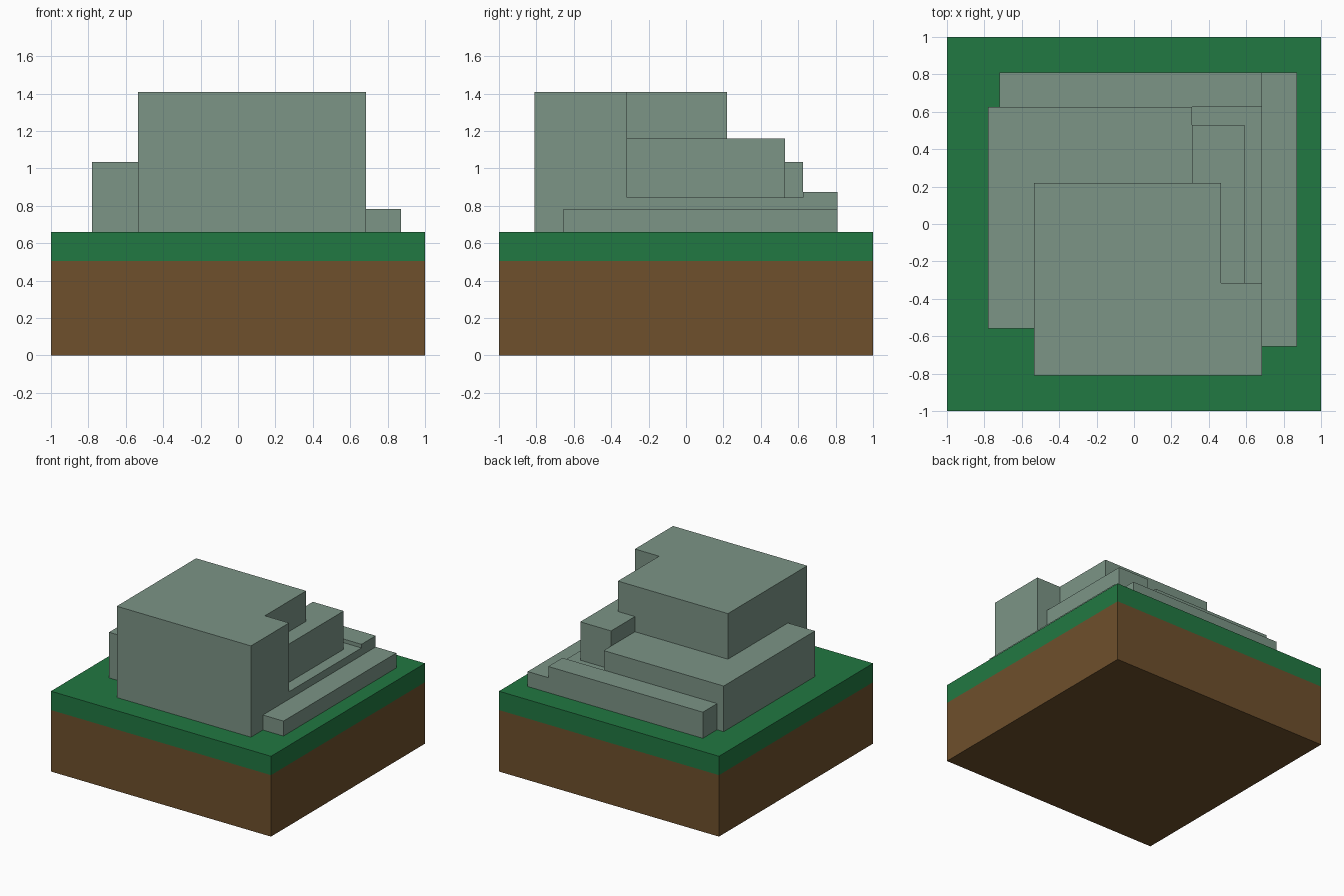
import bpy
import bmesh

cube = bpy.data.objects.get("Cube")
if cube:
    bpy.data.objects.remove(cube, do_unlink=True)


def material(name, rgb):
    mat = bpy.data.materials.new(name)
    mat.use_nodes = True
    mat.diffuse_color = (*rgb, 1)
    bsdf = next(n for n in mat.node_tree.nodes if n.type == 'BSDF_PRINCIPLED')
    bsdf.inputs["Base Color"].default_value = (*rgb, 1)
    return mat


soil = material("brown soil", (0.156, 0.080, 0.025))
grass = material("green grass", (0.0155, 0.188, 0.054))
stone = material("grey green stone", (0.200, 0.298, 0.240))


def prism(name, outline, z0, z1, mat):
    """Extrude a counter-clockwise footprint from z0 up to z1."""
    bm = bmesh.new()
    base = bm.faces.new([bm.verts.new((x, y, z0)) for x, y in outline])
    top = bmesh.ops.extrude_face_region(bm, geom=[base], use_keep_orig=True)
    verts = [v for v in top["geom"] if isinstance(v, bmesh.types.BMVert)]
    bmesh.ops.translate(bm, verts=verts, vec=(0, 0, z1 - z0))
    bmesh.ops.recalc_face_normals(bm, faces=bm.faces)
    mesh = bpy.data.meshes.new(name)
    bm.to_mesh(mesh)
    bm.free()
    mesh.materials.append(mat)
    obj = bpy.data.objects.new(name, mesh)
    bpy.context.collection.objects.link(obj)
    return obj


def rect(x0, x1, y0, y1):
    return [(x0, y0), (x1, y0), (x1, y1), (x0, y1)]


# Ground slab in two layers
GROUND, SOIL_TOP = 0.66, 0.505
prism("soil_layer", rect(-1, 1, -1, 1), 0, SOIL_TOP, soil)
prism("grass_layer", rect(-1, 1, -1, 1), SOIL_TOP, GROUND, grass)

# Stepped stone masses: footprint and top height, fitted edge to edge
masses = {
    # main block with a notched back left corner
    "main_block": ([(-0.535, -0.81), (0.685, -0.81), (0.685, -0.315),
                    (0.465, -0.315), (0.465, 0.22), (-0.535, 0.22)], 1.41),
    # upper step wrapping the notch
    "upper_step": ([(0.465, -0.315), (0.59, -0.315), (0.59, 0.53),
                    (0.31, 0.53), (0.31, 0.22), (0.465, 0.22)], 1.16),
    # low ledge around the upper step
    "side_ledge": ([(0.59, -0.315), (0.685, -0.315), (0.685, 0.63),
                    (0.31, 0.63), (0.31, 0.53), (0.59, 0.53)], 0.845),
    # middle step along the right and back of the main block
    "middle_step": ([(-0.78, -0.56), (-0.535, -0.56), (-0.535, 0.22),
                     (0.31, 0.22), (0.31, 0.625), (-0.78, 0.625)], 1.035),
    "back_step": (rect(-0.72, 0.685, 0.625, 0.81), 0.875),
    "left_step": (rect(0.685, 0.872, -0.655, 0.81), 0.783),
}
for name, (outline, height) in masses.items():
    prism(name, outline, GROUND, height, stone)
